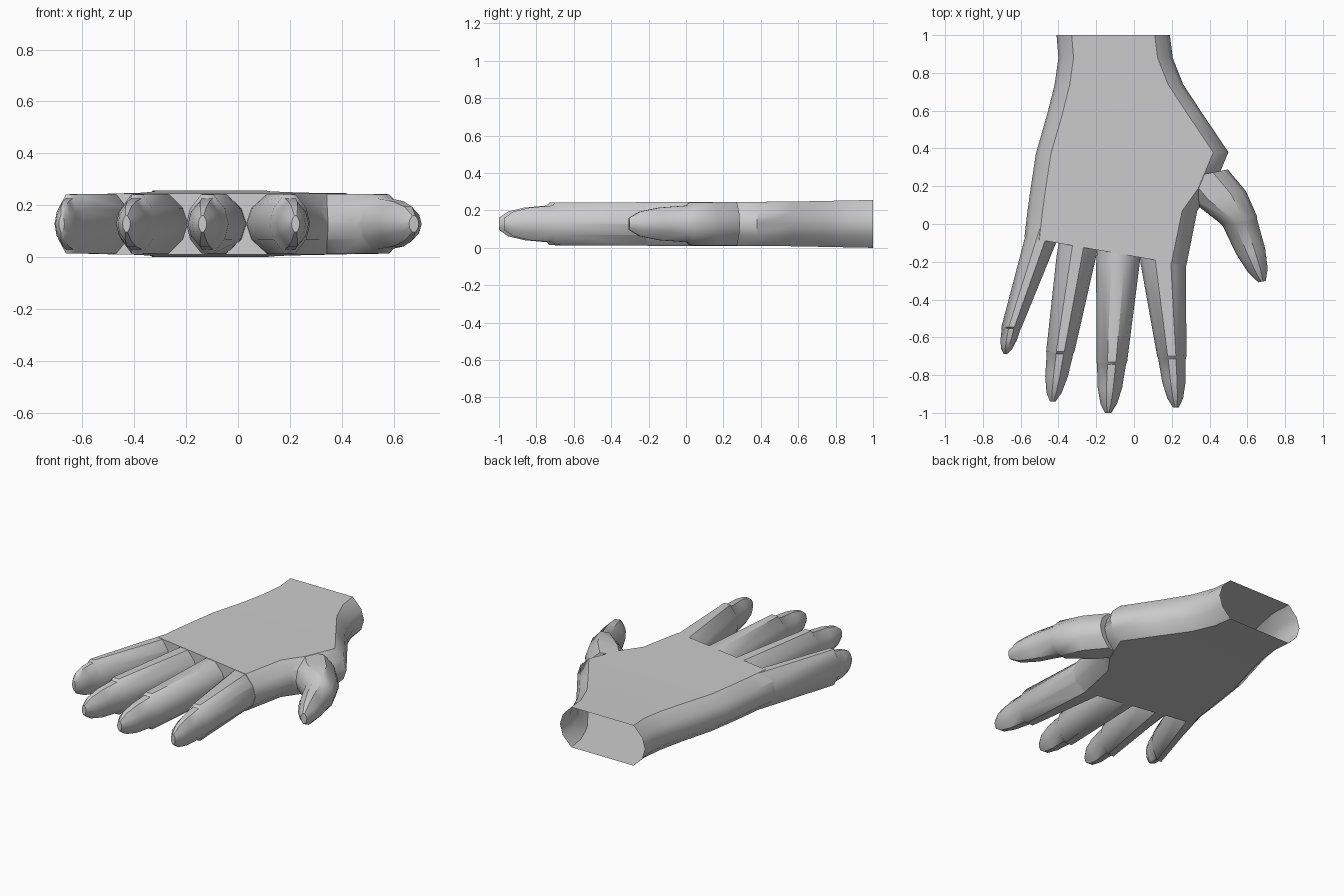
import bpy, bmesh
from mathutils import Vector

if "Cube" in bpy.data.objects:
    bpy.data.objects.remove(bpy.data.objects["Cube"])

skin = bpy.data.materials.new("plain grey")
skin.diffuse_color = (0.6, 0.6, 0.6, 1)
skin.use_nodes = True
skin.node_tree.nodes["Principled BSDF"].inputs["Base Color"].default_value = skin.diffuse_color


def section(left, right, inset, top=.256):
    """Rounded ten-sided section standing between a left and a right outline point."""
    across = right - left
    c = min(.08 / across.length, .36)
    side = [(c, 0), (c / 4, .24), (0, .5), (c / 4, .76), (c, 1)]
    ring = side + [(1 - t, h) for t, h in reversed(side)]
    return [(*(left + across * t), inset + (top - 2 * inset) * h) for t, h in ring]


def loft(name, sections):
    """Closed solid through a row of sections."""
    bm = bmesh.new()
    rings = [[bm.verts.new(p) for p in s] for s in sections]
    n = len(rings[0])
    for a, b in zip(rings, rings[1:]):
        for i in range(n):
            j = (i + 1) % n
            bm.faces.new((a[i], a[j], b[j], b[i]))
    bm.faces.new(rings[0])
    bm.faces.new(rings[-1])
    bmesh.ops.recalc_face_normals(bm, faces=bm.faces)
    me = bpy.data.meshes.new(name)
    bm.to_mesh(me)
    bm.free()
    me.materials.append(skin)
    ob = bpy.data.objects.new(name, me)
    bpy.context.collection.objects.link(ob)
    return ob


def digit(name, root, knuckle, tip, root_width, knuckle_width, tilt=0):
    """Tapering finger with a slimmer, rounded end segment past the knuckle."""
    root, knuckle, tip = Vector(root), Vector(knuckle), Vector(tip)
    half = Vector((1, tilt)).normalized() / 2
    rows = [(root - (knuckle - root).normalized() * .15, root_width, .012),
            (root, root_width, .012), (knuckle, knuckle_width, .014)]
    for t, scale, inset in ((.05, .94, .03), (.5, .8, .041), (.82, .54, .062), (1, .2, .096)):
        rows.append((knuckle.lerp(tip, t), knuckle_width * scale, inset))
    return loft(name, [section(p - half * w, p + half * w, i) for p, w, i in rows])


# palm and wrist: left x, left y, right x, right y
palm = [(-.41, 1, .19, 1), (-.40, .88, .205, .88), (-.42, .74, .26, .74),
        (-.46, .58, .365, .58), (-.52, .37, .50, .38), (-.55, .17, .42, .19),
        (-.565, .06, .335, .07), (-.58, -.07, .277, -.22)]
hand = loft("hand", [section(Vector((a, b)), Vector((c, d)), min(.01, (1 - b) * .02))
                     for a, b, c, d in palm])

# thumb and fingers
digits = [
    digit("thumb", (.452, .145), (.556, .02), (.678, -.305), .287, .196, .2),
    digit("index_finger", (.155, -.21), (.2, -.70), (.222, -.972), .24, .155),
    digit("middle_finger", (-.085, -.21), (-.118, -.73), (-.137, -1), .23, .163),
    digit("ring_finger", (-.305, -.17), (-.39, -.675), (-.43, -.94), .21, .15),
    digit("little_finger", (-.492, -.08), (-.648, -.545), (-.68, -.687), .175, .108),
]

# weld the digits to the palm
bpy.context.view_layer.objects.active = hand
for part in digits:
    mod = hand.modifiers.new("join", "BOOLEAN")
    mod.operation = "UNION"
    mod.solver = "EXACT"
    mod.object = part
    bpy.ops.object.modifier_apply(modifier=mod.name)
    bpy.data.objects.remove(part)

# open the wrist
bm = bmesh.new()
bm.from_mesh(hand.data)
cap = [f for f in bm.faces if all(v.co.y > .999 for v in f.verts)]
bmesh.ops.delete(bm, geom=cap, context="FACES")
bmesh.ops.remove_doubles(bm, verts=bm.verts, dist=.0005)
bm.to_mesh(hand.data)
bm.free()

hand.select_set(True)
bpy.ops.object.shade_smooth_by_angle(angle=.75)
